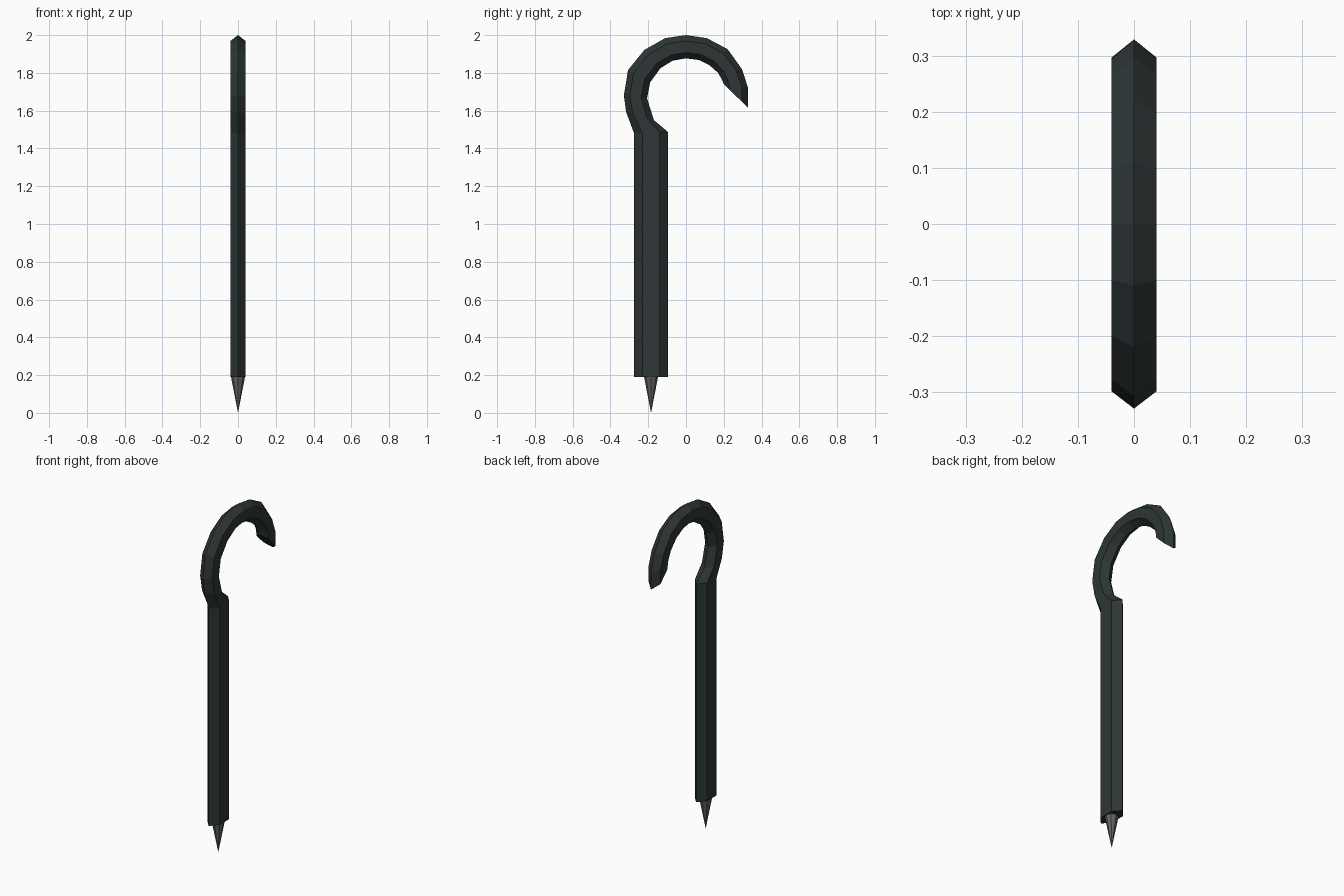
import bpy
import bmesh
from mathutils import Vector

cube = bpy.data.objects.get("Cube")
if cube:
    bpy.data.objects.remove(cube, do_unlink=True)


def material(name, rgb):
    mat = bpy.data.materials.new(name)
    mat.use_nodes = True
    mat.diffuse_color = (*rgb, 1)
    mat.node_tree.nodes["Principled BSDF"].inputs["Base Color"].default_value = (*rgb, 1)
    return mat


def add_object(name, bm, mat):
    bmesh.ops.recalc_face_normals(bm, faces=bm.faces)
    mesh = bpy.data.meshes.new(name)
    bm.to_mesh(mesh)
    bm.free()
    mesh.materials.append(mat)
    obj = bpy.data.objects.new(name, mesh)
    bpy.context.collection.objects.link(obj)
    return obj


dark_green = material("dark green", (0.026, 0.037, 0.035))
steel = material("steel grey", (0.13, 0.125, 0.125))

HALF_WIDTH = 0.04
SHAFT_BOTTOM = 0.19

# Hook profile as (y, z) pairs: outer ridge and inner ridge, shaft to tip
outer = [(-.275, SHAFT_BOTTOM), (-.275, 1.48), (-.317, 1.593), (-.329, 1.68),
         (-.307, 1.815), (-.22, 1.922), (-.11, 1.984), (0, 2), (.11, 1.984),
         (.22, 1.926), (.296, 1.82), (.329, 1.72), (.329, 1.615)]
inner = [(-.095, SHAFT_BOTTOM), (-.095, 1.487), (-.17, 1.55), (-.206, 1.665),
         (-.19, 1.75), (-.135, 1.825), (-.07, 1.865), (0, 1.877), (.07, 1.868),
         (.125, 1.84), (.17, 1.80), (.19, 1.765), (.2, 1.74)]

# Hexagonal section: sideways position and share of the way from outer to inner
section = [(0, 0), (1, .25), (1, .75), (0, 1), (-1, .75), (-1, .25)]

# Shaft and hook: one hexagonal tube
bm = bmesh.new()
rings = []
for o, i in zip(outer, inner):
    a, b = Vector((0, *o)), Vector((0, *i))
    rings.append([bm.verts.new(a.lerp(b, t) + Vector((side * HALF_WIDTH, 0, 0)))
                  for side, t in section])
for low, high in zip(rings, rings[1:]):
    for k in range(len(section)):
        n = (k + 1) % len(section)
        bm.faces.new((low[k], low[n], high[n], high[k]))
bm.faces.new(rings[0])
bm.faces.new(rings[-1])
add_object("hooked_shaft", bm, dark_green)

# Spike at the foot
bm = bmesh.new()
bmesh.ops.create_cone(bm, cap_ends=True, segments=8, radius1=0, radius2=0.037,
                      depth=SHAFT_BOTTOM)
bmesh.ops.remove_doubles(bm, verts=bm.verts, dist=0.0001)
bmesh.ops.translate(bm, verts=bm.verts, vec=(0, -.185, SHAFT_BOTTOM / 2))
add_object("foot_spike", bm, steel)
